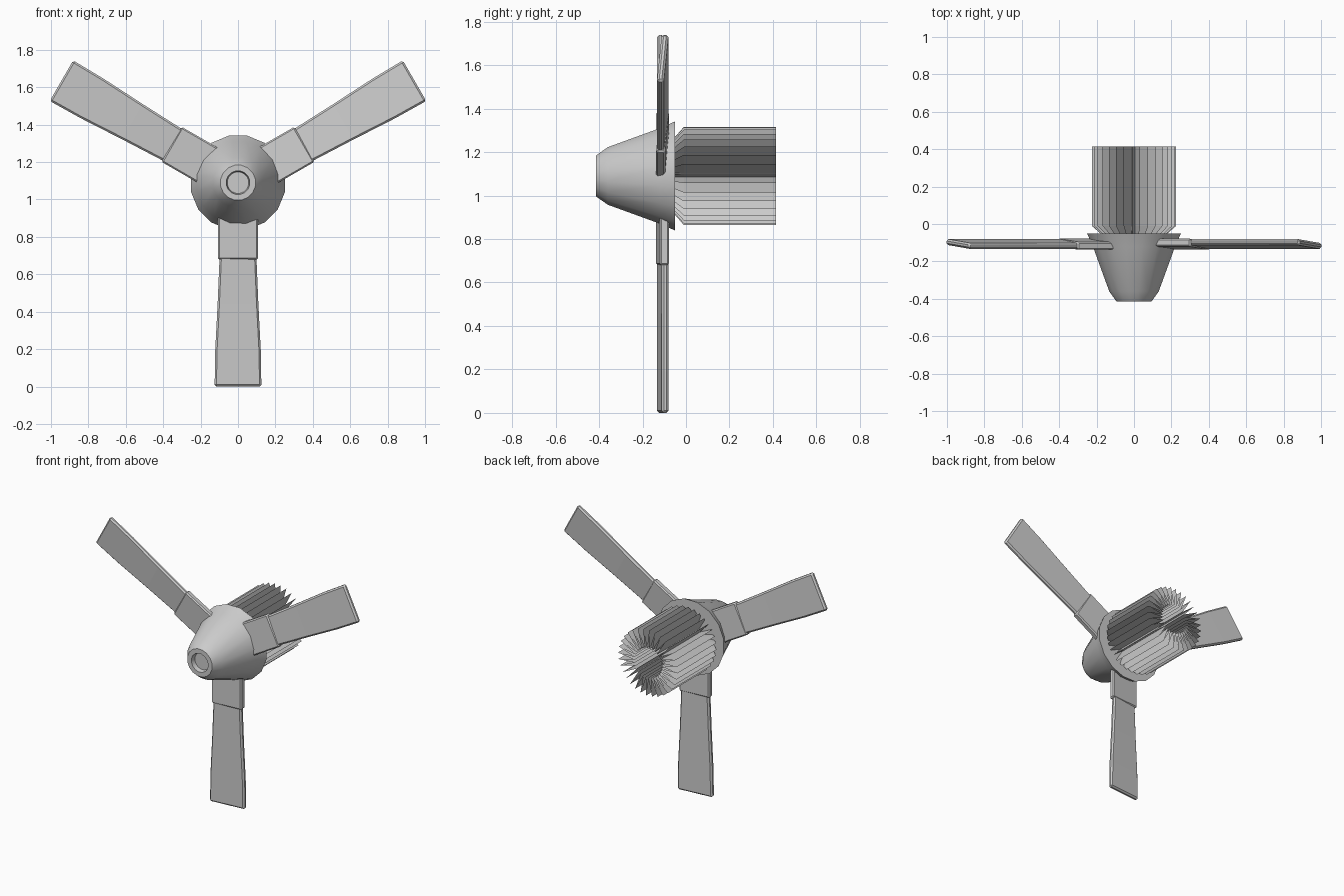
import bpy, bmesh
from math import sin, cos, pi, radians

if "Cube" in bpy.data.objects:
    bpy.data.objects.remove(bpy.data.objects["Cube"])

AXIS_Z = 1.09


def make_object(name, bm, bevel=0.0):
    bmesh.ops.recalc_face_normals(bm, faces=bm.faces)
    mesh = bpy.data.meshes.new(name)
    bm.to_mesh(mesh)
    bm.free()
    obj = bpy.data.objects.new(name, mesh)
    bpy.context.collection.objects.link(obj)
    if bevel:
        mod = obj.modifiers.new("edge_bevel", 'BEVEL')
        mod.width = bevel
        mod.segments = 1
        mod.limit_method = 'ANGLE'
        mod.angle_limit = radians(40)
    return obj


def ring(bm, n, y, radius):
    """Ring around the rotor axis; radius is a function of the index."""
    return [bm.verts.new((radius(i) * cos(2 * pi * (i + 0.5) / n), y,
                          AXIS_Z + radius(i) * sin(2 * pi * (i + 0.5) / n)))
            for i in range(n)]


def skin(bm, rings):
    for a, b in zip(rings, rings[1:]):
        n = len(a)
        for i in range(n):
            j = (i + 1) % n
            bm.faces.new((a[i], a[j], b[j], b[i]))


def slab(name, angle, outline, y_mid, thick, pitch, bevel):
    """Tapered, slightly pitched plate along a radial direction.
    outline: (distance from axis, half width) pairs."""
    bm = bmesh.new()
    rings = []
    for r, w in outline:
        loop = []
        for side, face in ((-1, -1), (1, -1), (1, 1), (-1, 1)):
            s = side * w
            loop.append(bm.verts.new((
                r * cos(angle) - s * sin(angle),
                y_mid + side * pitch + face * thick / 2,
                AXIS_Z + r * sin(angle) + s * cos(angle))))
        rings.append(loop)
    skin(bm, rings)
    bm.faces.new(rings[0])
    bm.faces.new(rings[-1])
    return make_object(name, bm, bevel)


# Spinner cone with a recessed nose hole
bm = bmesh.new()
profile = [(-0.385, 0.058), (-0.415, 0.064), (-0.415, 0.095), (-0.36, 0.135),
           (-0.12, 0.224), (-0.05, 0.256)]
rings = [ring(bm, 16, y, lambda i, r=r: r) for y, r in profile]
skin(bm, rings)
bm.faces.new(rings[0])
bm.faces.new(rings[-1])
spinner = make_object("spinner", bm)
bpy.context.view_layer.objects.active = spinner
spinner.select_set(True)
bpy.ops.object.shade_smooth_by_angle(angle=radians(35))

# Pleated motor body, open at the back
FINS = 32
bm = bmesh.new()
sections = [(-0.05, 0.18, 0.09), (-0.01, 0.226, 0.10), (0.415, 0.226, 0.10)]
rings = [ring(bm, FINS * 2, y, lambda i, o=o, v=v: v if i % 2 else o)
         for y, o, v in sections]
skin(bm, rings)
make_object("finned_motor", bm)

# Three blades with root cuffs
for k in range(3):
    a = radians(-90 + 120 * k)
    slab(f"blade_{k + 1}", a,
         [(0.36, 0.097), (0.41, 0.099), (0.65, 0.109), (0.90, 0.122), (1.09, 0.125)],
         -0.107, 0.032, 0.011, 0.010)
    slab(f"blade_cuff_{k + 1}", a, [(0.15, 0.108), (0.41, 0.108)],
         -0.108, 0.042, 0.009, 0.008)
